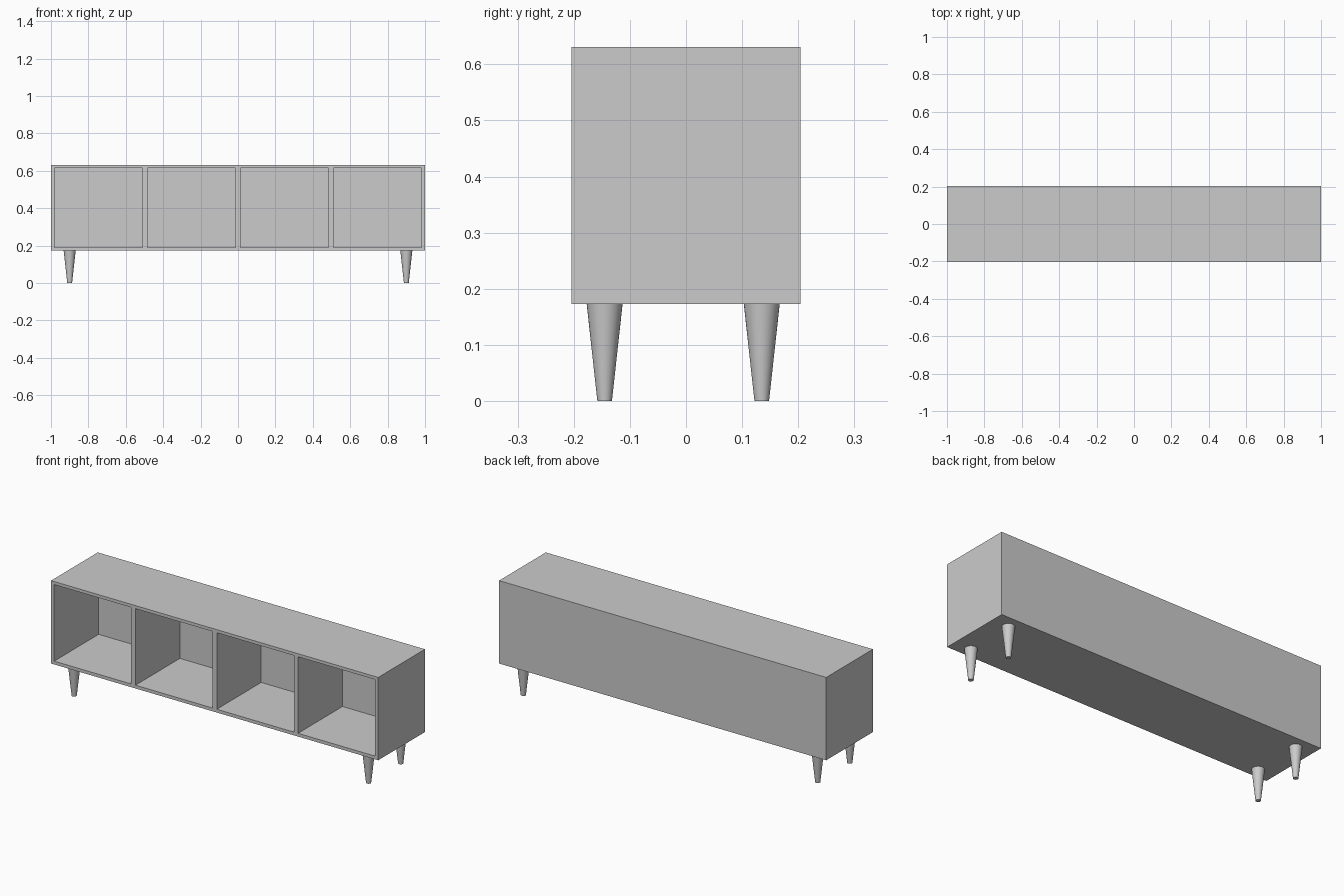
import bpy
import math

if "Cube" in bpy.data.objects:
    bpy.data.objects.remove(bpy.data.objects["Cube"])

WIDTH, DEPTH = 2.0, 0.408
Z0, Z1 = 0.173, 0.631
SIDE, DIVIDER, BACK = 0.019, 0.026, 0.02
BAYS = 4


def box(name, lo, hi):
    center = [(a + b) / 2 for a, b in zip(lo, hi)]
    bpy.ops.mesh.primitive_cube_add(size=1, location=center)
    ob = bpy.context.object
    ob.name = name
    ob.scale = [b - a for a, b in zip(lo, hi)]
    bpy.ops.object.transform_apply(location=True, rotation=False, scale=True)
    return ob


# Cabinet body, one solid block before the bays are cut
cabinet = box("cabinet", (-WIDTH / 2, -DEPTH / 2, Z0), (WIDTH / 2, DEPTH / 2, Z1))

# Four open bays cut in from the front
bay_w = (WIDTH - 2 * SIDE - (BAYS - 1) * DIVIDER) / BAYS
for i in range(BAYS):
    x = -WIDTH / 2 + SIDE + i * (bay_w + DIVIDER)
    cutter = box("bay_cutter", (x, -DEPTH / 2 - 0.1, Z0 + 0.018),
                 (x + bay_w, DEPTH / 2 - BACK, Z1 - 0.017))
    cutter.hide_render = True
    mod = cabinet.modifiers.new("bay", 'BOOLEAN')
    mod.operation = 'DIFFERENCE'
    mod.solver = 'EXACT'
    mod.object = cutter
    bpy.context.view_layer.objects.active = cabinet
    bpy.ops.object.modifier_apply(modifier=mod.name)
    bpy.data.objects.remove(cutter)

# Tapered round legs
for y, row in ((-0.145, "front"), (0.135, "back")):
    for x, side in ((-0.9, "left"), (0.9, "right")):
        bpy.ops.mesh.primitive_cone_add(vertices=32, radius1=0.013, radius2=0.032,
                                        depth=Z0, location=(x, y, Z0 / 2))
        bpy.context.object.name = f"{row}_{side}_leg"
        bpy.ops.object.shade_smooth_by_angle(angle=math.radians(30))
